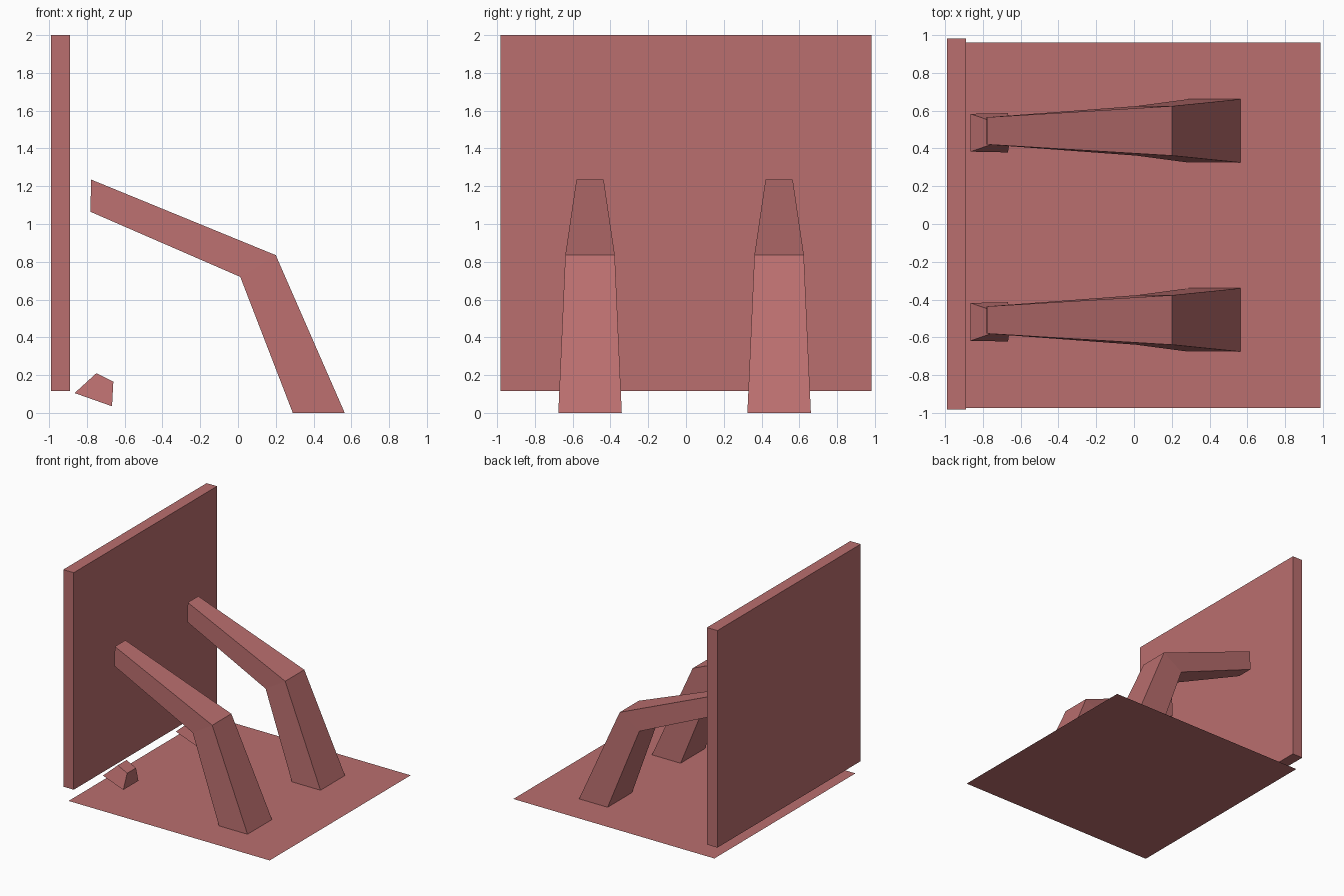
import bpy, bmesh

if "Cube" in bpy.data.objects:
    bpy.data.objects.remove(bpy.data.objects["Cube"])

red = bpy.data.materials.new("dusty_red")
red.diffuse_color = (0.49, 0.157, 0.157, 1)
red.use_nodes = True
red.node_tree.nodes["Principled BSDF"].inputs["Base Color"].default_value = red.diffuse_color


def finish(name, bm):
    bmesh.ops.recalc_face_normals(bm, faces=bm.faces[:])
    mesh = bpy.data.meshes.new(name)
    bm.to_mesh(mesh)
    bm.free()
    mesh.materials.append(red)
    obj = bpy.data.objects.new(name, mesh)
    bpy.context.collection.objects.link(obj)
    return obj


def loft(name, rings):
    """Closed solid through four-cornered rings."""
    bm = bmesh.new()
    rows = [[bm.verts.new(p) for p in ring] for ring in rings]
    for a, b in zip(rows, rows[1:]):
        for i in range(4):
            j = (i + 1) % 4
            bm.faces.new((a[i], a[j], b[j], b[i]))
    bm.faces.new(rows[0])
    bm.faces.new(rows[-1])
    return finish(name, bm)


def section(y, a, b, half_a, half_b):
    """Ring spanning two (x, z) points, with a half width at each."""
    return [(a[0], y - half_a, a[1]), (a[0], y + half_a, a[1]),
            (b[0], y + half_b, b[1]), (b[0], y - half_b, b[1])]


# Upright back panel
loft("back_panel", [[(x, -0.983, 0.115), (x, 0.983, 0.115),
                     (x, 0.983, 2.0), (x, -0.983, 2.0)] for x in (-0.99, -0.89)])

# Flat base sheet
bm = bmesh.new()
bm.faces.new([bm.verts.new(p) for p in
              ((-0.945, -0.975, 0), (0.987, -0.975, 0), (0.987, 0.96, 0), (-0.945, 0.96, 0))])
finish("base_sheet", bm)

for side, y in (("front", -0.508), ("rear", 0.493)):
    # Bent leg tapering from the foot to the free end
    loft(side + "_bent_leg", [
        section(y, (0.565, 0), (0.29, 0), 0.168, 0.168),
        section(y, (0.20, 0.835), (0.012, 0.72), 0.131, 0.131),
        section(y, (-0.777, 1.235), (-0.782, 1.065), 0.072, 0.072)])
    # Small wedge block by the panel, narrower on top
    yb = y - 0.01
    loft(side + "_small_block", [
        section(yb, (-0.865, 0.105), (-0.75, 0.21), 0.10, 0.06),
        section(yb, (-0.667, 0.035), (-0.66, 0.165), 0.104, 0.06)])
